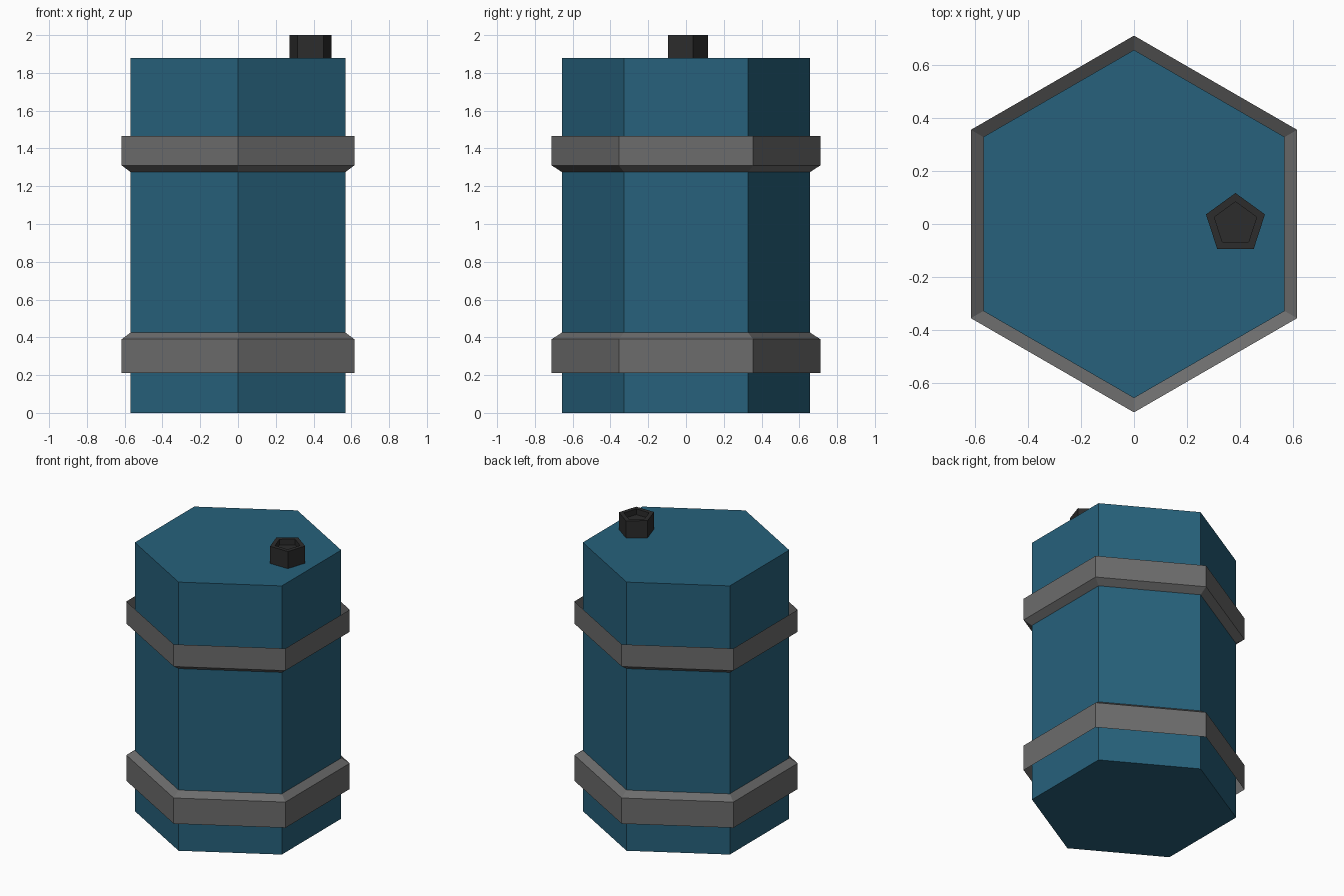
import bpy
from math import pi, cos, sin

if "Cube" in bpy.data.objects:
    bpy.data.objects.remove(bpy.data.objects["Cube"])


def material(name, rgb):
    m = bpy.data.materials.new(name)
    m.diffuse_color = (*rgb, 1)
    m.use_nodes = True
    m.node_tree.nodes["Principled BSDF"].inputs["Base Color"].default_value = m.diffuse_color
    return m


def lathe(name, sides, profile, mat, centre=(0, 0), cap_start=False, cap_end=False):
    """Sweep (radius, z) points around a polygon with one corner on +y."""
    verts = [(centre[0] + r * cos(pi / 2 + 2 * pi * i / sides),
              centre[1] + r * sin(pi / 2 + 2 * pi * i / sides), z)
             for r, z in profile for i in range(sides)]
    faces = []
    for k in range(len(profile) - 1):
        a, b = k * sides, (k + 1) * sides
        for i in range(sides):
            j = (i + 1) % sides
            faces.append((a + i, a + j, b + j, b + i))
    if cap_start:
        faces.append(tuple(reversed(range(sides))))
    if cap_end:
        faces.append(tuple(range(len(verts) - sides, len(verts))))
    mesh = bpy.data.meshes.new(name)
    mesh.from_pydata(verts, [], faces)
    mesh.materials.append(mat)
    obj = bpy.data.objects.new(name, mesh)
    bpy.context.collection.objects.link(obj)
    return obj


blue = material("blue_paint", (0.02, 0.12, 0.20))
grey = material("band_grey", (0.15, 0.15, 0.15))
black = material("cap_black", (0.025, 0.025, 0.025))

# Hexagonal drum
lathe("barrel_body", 6, [(0.657, 0), (0.657, 1.88)], blue, cap_start=True, cap_end=True)

# Raised bands: open on the outer end, sloping into the drum towards the middle
lathe("lower_band", 6, [(0.711, 0.21), (0.711, 0.39), (0.657, 0.425)], grey)
lathe("upper_band", 6, [(0.657, 1.275), (0.711, 1.31), (0.711, 1.465)], grey)

# Five-sided filler cap with a recessed top
lathe("filler_cap", 5, [(0.117, 1.88), (0.117, 2.0), (0.084, 2.0), (0.084, 1.96)],
      black, centre=(0.383, 0), cap_start=True, cap_end=True)
